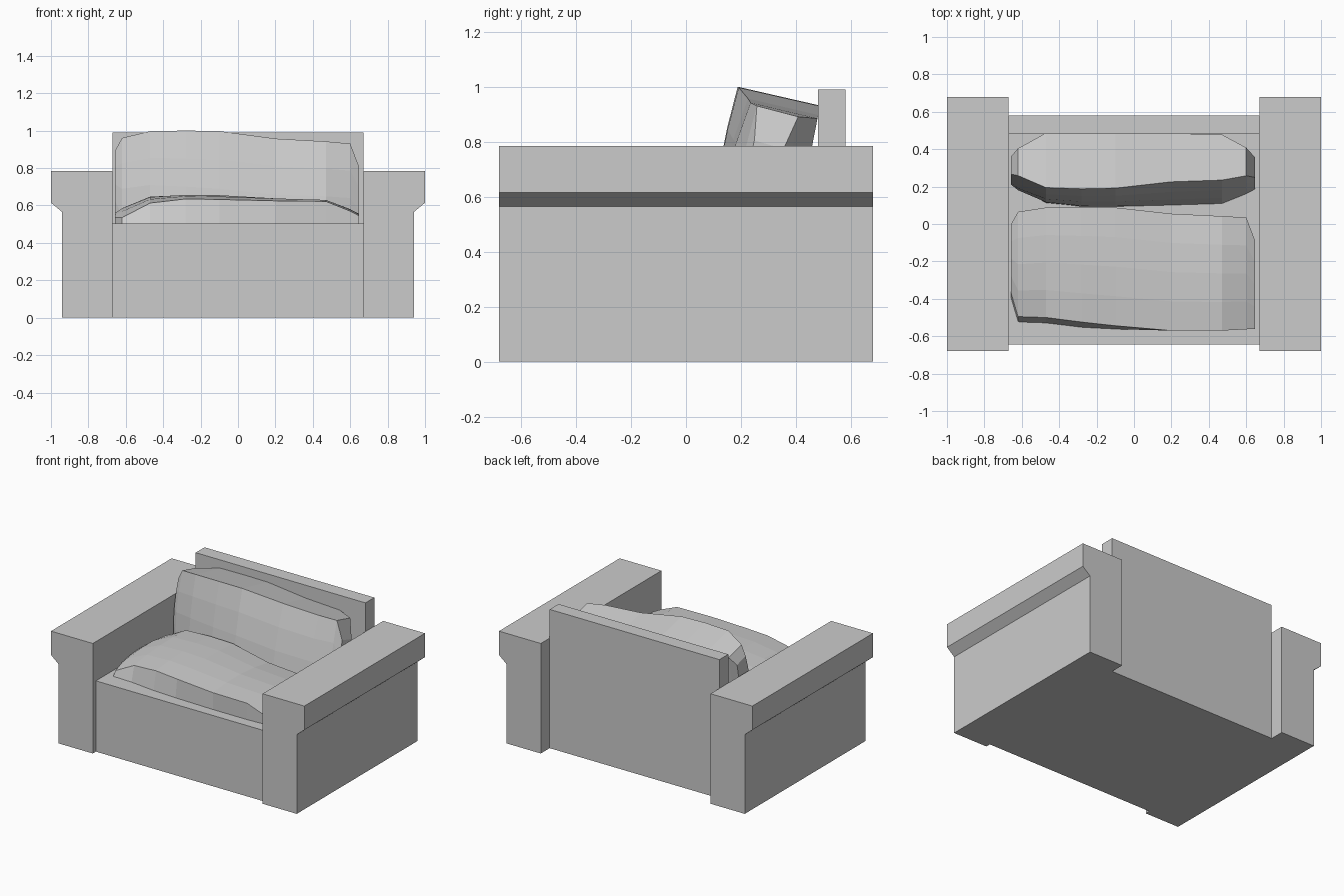
import bpy, bmesh, math
from mathutils import Matrix, Vector

if "Cube" in bpy.data.objects:
    bpy.data.objects.remove(bpy.data.objects["Cube"])


def make_object(name, rings):
    """Loft closed rings of points into a capped solid."""
    bm = bmesh.new()
    loops = [[bm.verts.new(p) for p in ring] for ring in rings]
    n = len(loops[0])
    for a, b in zip(loops, loops[1:]):
        for i in range(n):
            j = (i + 1) % n
            bm.faces.new((a[i], a[j], b[j], b[i]))
    bm.faces.new(loops[0])
    bm.faces.new(loops[-1])
    bmesh.ops.recalc_face_normals(bm, faces=bm.faces[:])
    mesh = bpy.data.meshes.new(name)
    bm.to_mesh(mesh)
    bm.free()
    ob = bpy.data.objects.new(name, mesh)
    bpy.context.collection.objects.link(ob)
    return ob


# Seat base and backrest: one L-shaped profile across the width
body = [(-0.645, 0), (0.58, 0), (0.58, 0.99), (0.48, 0.99), (0.48, 0.505), (-0.645, 0.505)]
make_object("seat_base_and_back", [[(x, y, z) for y, z in body] for x in (-0.67, 0.67)])

# Armrests: profile with an overhanging outer lip
arm = [(0.67, 0), (0.94, 0), (0.94, 0.565), (1.0, 0.615), (1.0, 0.785), (0.67, 0.785)]
for side, name in ((-1, "left_arm"), (1, "right_arm")):
    make_object(name, [[(side * x, y, z) for x, z in arm] for y in (-0.68, 0.68)])

# Cushion stations: x, front y, back y, top z at front / middle / back, underside z
stations = [
    (-0.657, -0.40, 0.00, 0.535, 0.56, 0.55, 0.45),
    (-0.62, -0.525, 0.065, 0.535, 0.585, 0.57, 0.42),
    (-0.47, -0.53, 0.088, 0.613, 0.645, 0.64, 0.34),
    (-0.28, -0.553, 0.09, 0.635, 0.657, 0.647, 0.34),
    (-0.10, -0.562, 0.088, 0.632, 0.655, 0.643, 0.34),
    (0.20, -0.57, 0.055, 0.625, 0.638, 0.602, 0.34),
    (0.47, -0.57, 0.042, 0.622, 0.627, 0.590, 0.34),
    (0.60, -0.563, 0.035, 0.57, 0.58, 0.565, 0.41),
    (0.648, -0.56, -0.09, 0.545, 0.555, 0.55, 0.44),
]


def cushion_ring(x, yf, yb, zf, zm, zb, zlow):
    top_front = yf + 0.03 * min(1, max(0, (0.2 - x) / 0.5))
    ring = [(x, yf + 0.02, zlow), (x, yf, 0.50)]
    for t in (0, 0.25, 0.5, 0.75, 1):
        # Curve passing through the front, middle and back heights
        z = zf * (1 - t) * (1 - 2 * t) + zm * 4 * t * (1 - t) + zb * t * (2 * t - 1)
        ring.append((x, top_front + (yb - top_front) * t, z))
    return ring + [(x, yb - 0.01, zlow)]


rings = [cushion_ring(*s) for s in stations]
make_object("seat_cushion", rings)

# Back cushion: same shape stood up and leaning on the backrest
back = make_object("back_cushion", rings)
pivot = Vector((0, 0.09, 0.645))
back.data.transform(Matrix.Translation((0, 0.19, 1.0))
                    @ Matrix.Rotation(math.radians(79), 4, 'X')
                    @ Matrix.Translation(-pivot))
